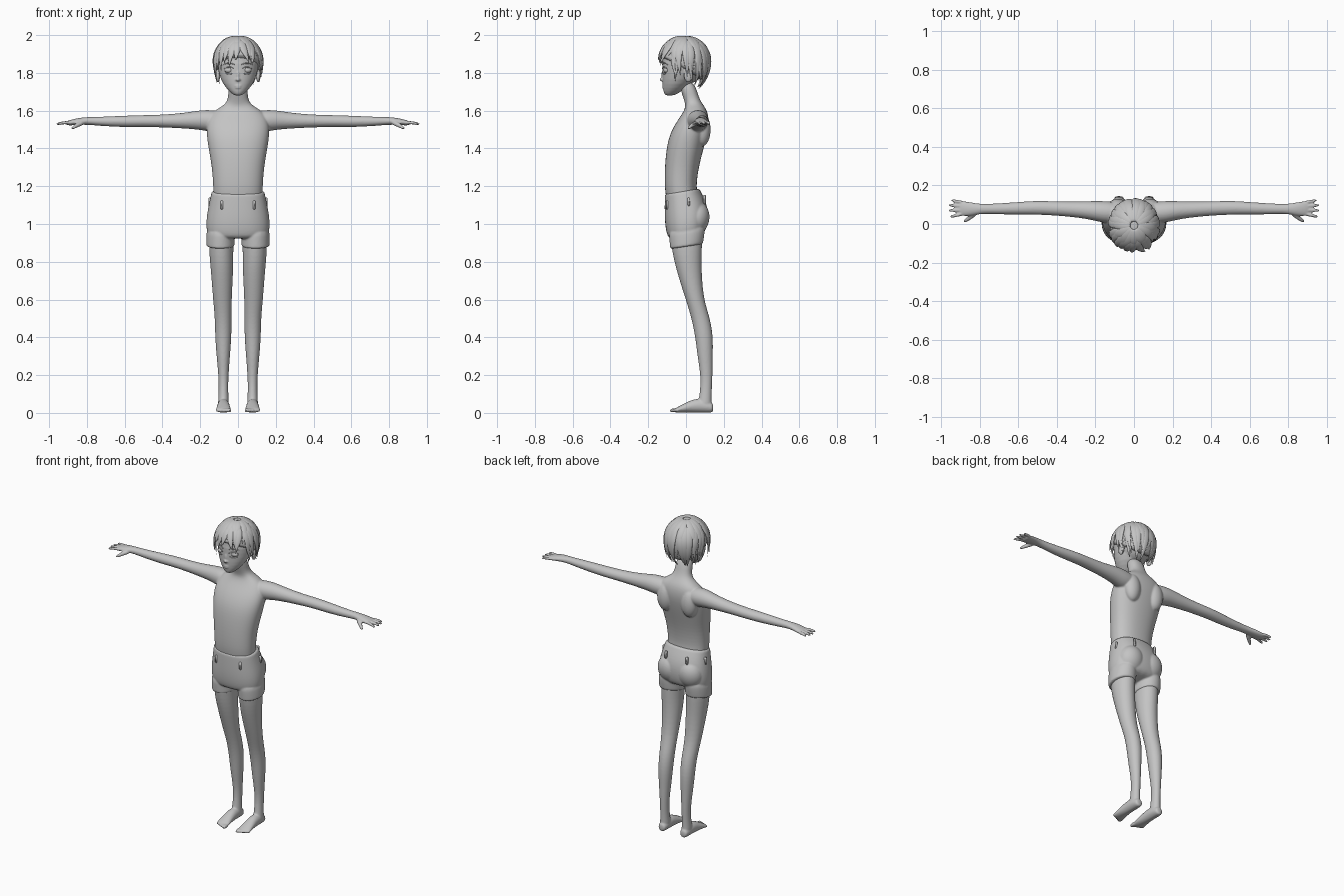
import bpy, bmesh, math, random
from mathutils import Vector, Matrix

random.seed(4)
cube = bpy.data.objects.get("Cube")
if cube:
    bpy.data.objects.remove(cube, do_unlink=True)

grey = bpy.data.materials.new("plain_grey")
grey.use_nodes = True
GREY = (0.55, 0.55, 0.55, 1)
grey.diffuse_color = GREY
grey.node_tree.nodes["Principled BSDF"].inputs["Base Color"].default_value = GREY


def skin_rings(bm, rings):
    """Bridge a list of point rings and cap both ends."""
    loops = [[bm.verts.new(p) for p in ring] for ring in rings]
    n = len(loops[0])
    for a, b in zip(loops, loops[1:]):
        for i in range(n):
            j = (i + 1) % n
            bm.faces.new((a[i], a[j], b[j], b[i]))
    bm.faces.new(loops[0])
    bm.faces.new(loops[-1])


def loft(bm, axis, rings, side=1, power=2, n=16):
    """Rings are (position on axis, centre a, centre b, radius a, radius b)."""
    out = []
    for t, a, b, ra, rb in rings:
        ring = []
        for i in range(n):
            c, s = math.cos(math.tau * i / n), math.sin(math.tau * i / n)
            u = a + ra * math.copysign(abs(c) ** (2 / power), c)
            v = b + rb * math.copysign(abs(s) ** (2 / power), s)
            x, y, z = {"x": (t, u, v), "y": (u, t, v), "z": (u, v, t)}[axis]
            ring.append((x * side, y, z))
        out.append(ring)
    skin_rings(bm, out)


def tube(bm, points, radii, side=1, n=8):
    """Round tapered tube through a few points."""
    pts = [Vector((x * side, y, z)) for x, y, z in points]
    out = []
    for i, p in enumerate(pts):
        d = pts[min(i + 1, len(pts) - 1)] - pts[max(i - 1, 0)]
        q = d.to_track_quat("Z", "Y")
        out.append([p + q @ Vector((radii[i] * math.cos(math.tau * k / n),
                                    radii[i] * math.sin(math.tau * k / n), 0)) for k in range(n)])
    skin_rings(bm, out)


def ball(bm, centre, radii):
    m = Matrix.Translation(centre) @ Matrix.Diagonal((*radii, 1))
    bmesh.ops.create_uvsphere(bm, u_segments=16, v_segments=10, radius=1, matrix=m)


def finish(name, bm, subdiv=0, voxel=0, smooth=0):
    bmesh.ops.recalc_face_normals(bm, faces=bm.faces)
    mesh = bpy.data.meshes.new(name)
    bm.to_mesh(mesh)
    bm.free()
    mesh.materials.append(grey)
    for poly in mesh.polygons:
        poly.use_smooth = True
    ob = bpy.data.objects.new(name, mesh)
    bpy.context.collection.objects.link(ob)
    if subdiv:
        mod = ob.modifiers.new("round", "SUBSURF")
        mod.levels = mod.render_levels = subdiv
    if voxel:
        mod = ob.modifiers.new("blend", "REMESH")
        mod.mode, mod.voxel_size, mod.use_smooth_shade = "VOXEL", voxel, True
    if smooth:
        mod = ob.modifiers.new("soften", "SMOOTH")
        mod.factor, mod.iterations = 0.5, smooth
    return ob


# Body: torso and neck, arms, hands, legs and feet blended into one skin
bm = bmesh.new()
loft(bm, "z", [(1.03, 0, 0, .13, .09), (1.15, 0, -.022, .13, .085), (1.2, 0, -.03, .132, .084),
               (1.3, 0, -.023, .138, .09), (1.4, 0, -.005, .157, .099), (1.47, 0, .012, .167, .1),
               (1.53, 0, .032, .168, .09), (1.58, 0, .048, .15, .07), (1.612, 0, .05, .105, .055),
               (1.635, 0, .042, .066, .046), (1.67, 0, .026, .05, .041), (1.76, 0, 0, .052, .044)],
     power=2.3, n=24)
for s in (1, -1):
    ball(bm, (.085 * s, .085, 1.5), (.055, .047, .09))  # shoulder blade
    loft(bm, "x", [(.07, .06, 1.545, .05, .05), (.14, .06, 1.545, .06, .06), (.2, .068, 1.551, .052, .053),
                   (.28, .075, 1.547, .043, .042), (.4, .08, 1.545, .037, .034), (.5, .085, 1.545, .037, .032),
                   (.6, .081, 1.543, .033, .031), (.72, .078, 1.543, .028, .025), (.79, .078, 1.546, .025, .021),
                   (.84, .077, 1.544, .035, .019), (.89, .08, 1.536, .041, .015), (.91, .08, 1.533, .036, .01)], s)
    for base, tip, reach in ((.111, .124, .947), (.092, .098, .964), (.072, .07, .966), (.053, .036, .956)):
        tube(bm, [(.88, base, 1.537), (.925, (base + tip) / 2, 1.537), (reach, tip, 1.528)],
             (.011, .0095, .0075), s)
    tube(bm, [(.815, .062, 1.54), (.85, .033, 1.525), (.885, .008, 1.502)], (.016, .013, .008), s)
    loft(bm, "z", [(.99, .085, 0, .066, .09), (.86, .09, .004, .066, .081), (.75, .084, .016, .06, .067),
                   (.6, .083, .046, .05, .048), (.5, .078, .079, .045, .05), (.4, .078, .097, .044, .048),
                   (.3, .078, .101, .036, .041), (.2, .077, .109, .027, .032), (.12, .077, .106, .025, .031),
                   (.06, .077, .1, .029, .036), (.03, .077, .1, .03, .038)], s)
    loft(bm, "y", [(.145, .077, .027, .018, .022), (.135, .077, .028, .028, .027), (.08, .077, .04, .032, .039),
                   (.03, .077, .036, .033, .035), (-.02, .077, .023, .039, .022),
                   (-.048, .077, .015, .042, .014), (-.058, .077, .013, .039, .011)], s)
    for i in range(5):
        x, r = .047 + i * .0155, .0125 - .001 * i
        tube(bm, [(x, -.04, .014), (x, -.066 + .005 * i, .014), (x, -.087 + .007 * i, .011)], (r, r, r * .8), s)
finish("body", bm, 2, .005, 4)

# Head with jaw, ears, nose and lips
FACE = [(1.678, 0, -.088, .018, .022), (1.7, 0, -.073, .045, .047), (1.74, 0, -.05, .08, .075),
        (1.79, 0, -.031, .101, .095), (1.85, 0, -.012, .113, .114), (1.9, 0, -.008, .112, .117)]


def face_y(x, z):
    """Front surface of the face at x, z."""
    for lo, hi in zip(FACE, FACE[1:]):
        if z <= hi[0]:
            break
    f = (z - lo[0]) / (hi[0] - lo[0])
    cy, rx, ry = (lo[k] + f * (hi[k] - lo[k]) for k in (2, 3, 4))
    return cy - ry * math.sqrt(max(0, 1 - (x / rx) ** 2))


bm = bmesh.new()
loft(bm, "z", FACE, n=24)
ball(bm, (0, -.006, 1.86), (.116, .122, .122))
ball(bm, (0, -.118, 1.787), (.01, .013, .032))
ball(bm, (0, -.127, 1.765), (.012, .013, .01))
for z, w in ((1.732, .023), (1.722, .019)):
    ball(bm, (0, -.116, z), (w, .011, .006))
for s in (1, -1):
    ball(bm, (s * .107, .012, 1.785), (.013, .024, .035))
    ball(bm, (s * .009, -.12, 1.763), (.009, .009, .008))
finish("head", bm, 1, .004, 3)

# Eyes, lids and brows
for s, word in ((1, "left"), (-1, "right")):
    bm = bmesh.new()
    ball(bm, (s * .047, face_y(.047, 1.815) + .013, 1.815), (.025, .018, .017))
    finish(word + "_eye", bm)
    bm = bmesh.new()
    for height, base, spread in ((.012, 1.823, .028), (-.009, 1.806, .022), (.01, 1.846, .032)):
        arc = []
        for k in range(7):
            u = k / 3 - 1
            x, z = .047 + spread * u, base + height * (1 - u * u) - .004
            arc.append((x, face_y(x, z) - .002, z))
        tube(bm, arc, [.0012, .003, .0038, .004, .0038, .003, .0012], s, 6)
    finish(word + "_lids_and_brow", bm, 1)


# Hair: close cap with layered tapered locks
def hair_point(theta, phi, s):
    drop = .131 if phi < 90 else .168
    t, p = math.radians(theta), math.radians(phi)
    return Vector((.13 * s * math.sin(p) * math.sin(t), -.008 - .138 * s * math.sin(p) * math.cos(t),
                   1.864 + drop * s * math.cos(p)))


def hairline(theta):
    return 80 + 55 * (1 - math.cos(math.radians(theta))) / 2


def lock(bm, theta, start, end, width, sway, lift, flick):
    rings = []
    for k in range(10):
        t = k / 9
        th, ph = theta + sway * t * t, start + (end - start) * t
        c = hair_point(th, ph, lift + flick * t ** 3)
        across = Vector((math.cos(math.radians(th)), math.sin(math.radians(th)), 0))
        out = (c - Vector((0, -.008, 1.864))).normalized()
        w = width * math.sin(math.pi * (.25 + .74 * t))
        rings.append([c + across * w * math.cos(a) + out * w * .38 * math.sin(a)
                      for a in (math.tau * i / 8 for i in range(8))])
    skin_rings(bm, rings)


bm = bmesh.new()
skin_rings(bm, [[hair_point(th, 3 + (hairline(th) - 3) * k / 12, .975) for th in range(0, 360, 10)]
                for k in range(13)])
finish("hair_cap", bm, 1)
bm = bmesh.new()
for i in range(24):  # long lower layer
    th = i * 15 + random.uniform(-4, 4)
    lock(bm, th, 30, hairline(th) + random.uniform(8, 20), .024, random.uniform(-16, 16), .975,
         random.uniform(.03, .12))
for i in range(16):  # crown layer
    th = i * 22.5 + random.uniform(-6, 6)
    lock(bm, th, 8, hairline(th) * random.uniform(.78, .95), .027, random.uniform(-22, 22), .975,
         random.uniform(0, .04))
for s in (1, -1):  # loose side strands
    for th, end in ((62, 118), (75, 126), (100, 128), (125, 132)):
        lock(bm, s * th, 70, end, .013, s * random.uniform(-10, 10), .99, .15)
finish("hair_locks", bm, 1)

# Shorts: hips and two legs, tilted so the back sits higher
TILT = .15
bm = bmesh.new()
loft(bm, "z", [(1.178, 0, -.02, .139, .091), (1.172, 0, -.02, .141, .093), (1.1, 0, -.003, .156, .111),
               (1.03, 0, .004, .169, .117), (.96, 0, .004, .169, .108), (.925, 0, .002, .15, .085)],
     power=2.3, n=24)
for s in (1, -1):
    ball(bm, (.07 * s, .052, 1.02), (.085, .075, .09))
    loft(bm, "z", [(1, .09, .005, .075, .1), (.93, .093, .005, .077, .095), (.885, .093, .003, .076, .089),
                   (.879, .093, .003, .074, .087)], s)
for v in bm.verts:
    v.co.z += TILT * v.co.y
finish("shorts", bm, 2, .005, 3)

# Belt loops
bm = bmesh.new()
for s in (1, -1):
    for x, y, turn in ((.085, -.098, -.35), (.075, .097, .3), (.149, .015, 1.5)):
        m = (Matrix.Translation((s * x, y, 1.115 + TILT * y)) @ Matrix.Rotation(-s * turn, 4, "Z")
             @ Matrix.Diagonal((.014, .014, .048, 1)))
        bmesh.ops.create_cube(bm, size=1, matrix=m)
bmesh.ops.bevel(bm, geom=bm.edges[:], offset=.003, segments=2, affect="EDGES")
finish("belt_loops", bm)
